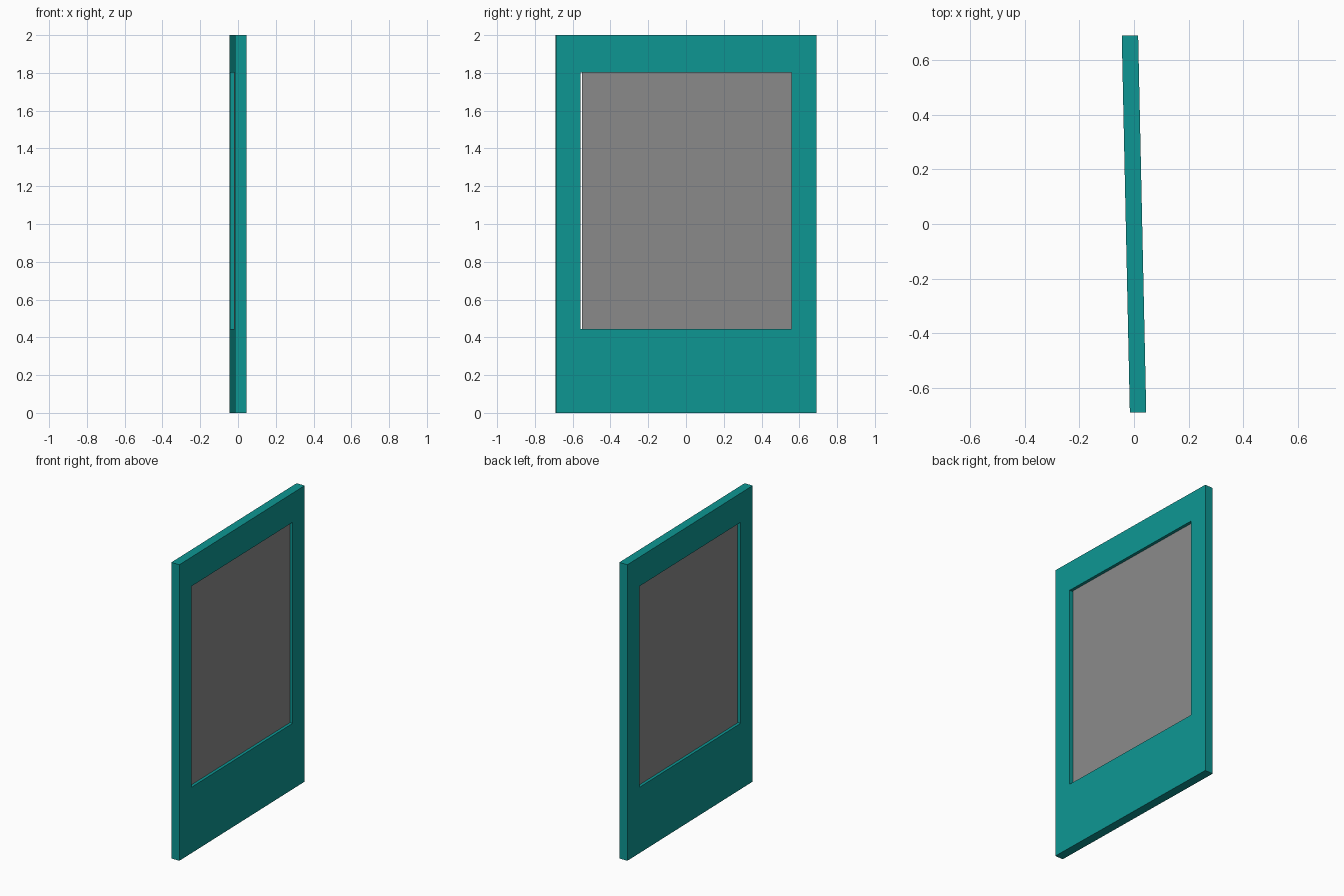
import bpy, bmesh
from math import radians

cube = bpy.data.objects.get("Cube")
if cube:
    bpy.data.objects.remove(cube, do_unlink=True)

TURN = radians(1.23)
THICK = 0.06


def material(name, rgb):
    m = bpy.data.materials.new(name)
    m.use_nodes = True
    m.diffuse_color = (*rgb, 1)
    m.node_tree.nodes["Principled BSDF"].inputs["Base Color"].default_value = (*rgb, 1)
    return m


def add_object(name, bm, mat):
    bmesh.ops.recalc_face_normals(bm, faces=bm.faces)
    mesh = bpy.data.meshes.new(name)
    bm.to_mesh(mesh)
    bm.free()
    mesh.materials.append(mat)
    obj = bpy.data.objects.new(name, mesh)
    obj.rotation_euler.z = TURN
    bpy.context.collection.objects.link(obj)
    return obj


def rectangle(bm, x, y0, y1, z0, z1):
    return [bm.verts.new((x, y, z)) for y, z in ((y0, z0), (y1, z0), (y1, z1), (y0, z1))]


def bridge(bm, a, b):
    for i in range(4):
        j = (i + 1) % 4
        bm.faces.new((a[i], a[j], b[j], b[i]))


teal = material("teal", (0.004, 0.305, 0.292))
grey = material("grey", (0.254, 0.254, 0.254))

# Frame: a tall slab with a window cut through it
bm = bmesh.new()
outer = [rectangle(bm, s * THICK / 2, -0.69, 0.69, 0, 2) for s in (-1, 1)]
inner = [rectangle(bm, s * THICK / 2, -0.558, 0.558, 0.445, 1.803) for s in (-1, 1)]
bridge(bm, *outer)
bridge(bm, *inner)
for o, i in zip(outer, inner):
    bridge(bm, o, i)
add_object("frame", bm, teal)

# Panel: recessed on both faces, with a narrow gap along one side
bm = bmesh.new()
sides = [rectangle(bm, s * 0.01, -0.55, 0.558, 0.445, 1.803) for s in (-1, 1)]
bridge(bm, *sides)
for side in sides:
    bm.faces.new(side)
add_object("window_panel", bm, grey)
